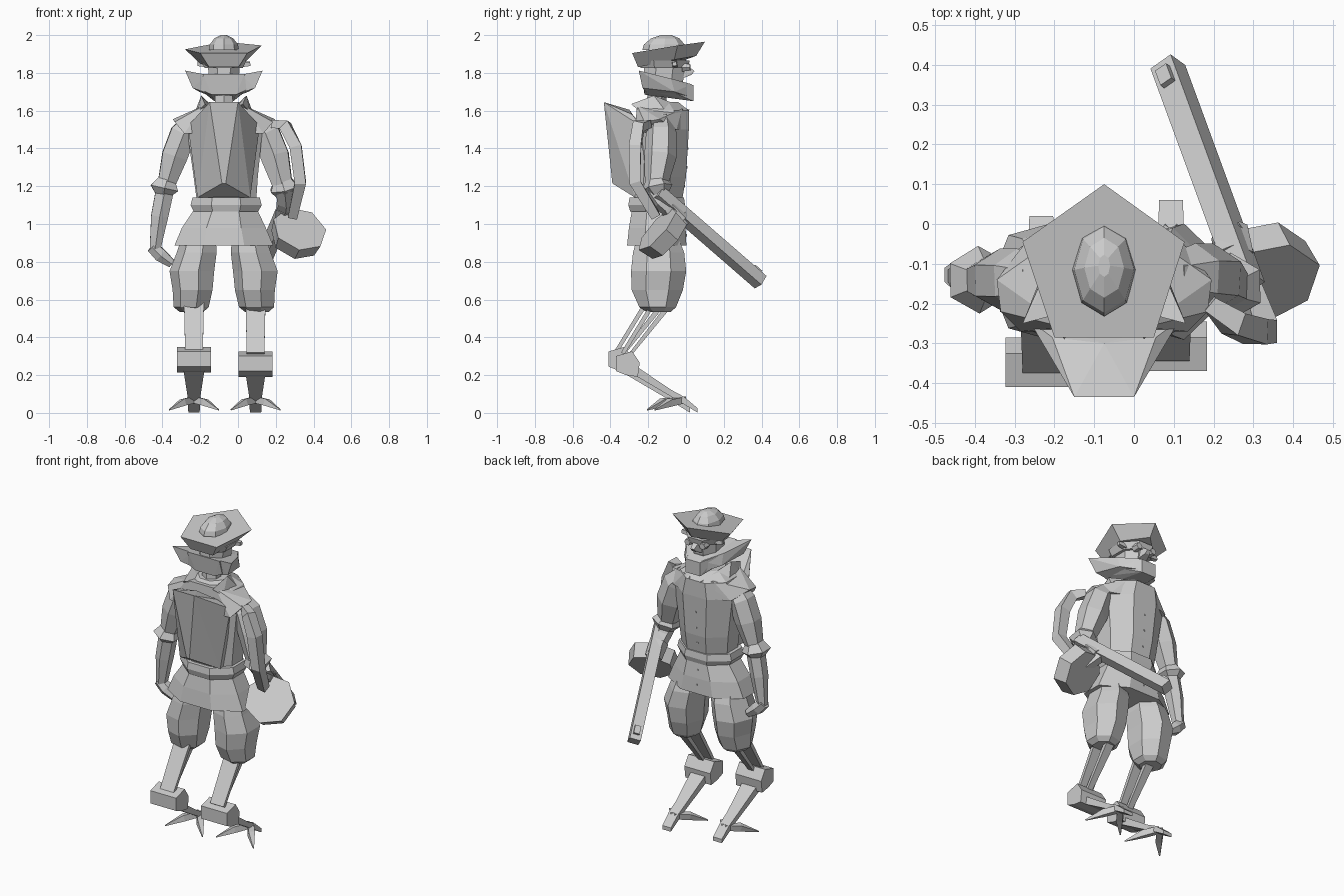
import bpy, bmesh, math
from mathutils import Vector, Matrix

if "Cube" in bpy.data.objects:
    bpy.data.objects.remove(bpy.data.objects["Cube"])

grey = bpy.data.materials.new("plain grey")
grey.use_nodes = True
grey.diffuse_color = (0.6, 0.6, 0.6, 1)
grey.node_tree.nodes["Principled BSDF"].inputs["Base Color"].default_value = (0.6, 0.6, 0.6, 1)

CX = -0.075  # middle of the figure


def finish(name, bm):
    bmesh.ops.recalc_face_normals(bm, faces=bm.faces)
    mesh = bpy.data.meshes.new(name)
    bm.to_mesh(mesh)
    bm.free()
    mesh.materials.append(grey)
    ob = bpy.data.objects.new(name, mesh)
    bpy.context.collection.objects.link(ob)
    return ob


def skin(name, rings):
    """Bridge equal rings of points and cap both ends."""
    bm = bmesh.new()
    loops = [[bm.verts.new(p) for p in ring] for ring in rings]
    n = len(loops[0])
    for a, b in zip(loops, loops[1:]):
        for i in range(n):
            j = (i + 1) % n
            bm.faces.new((a[i], a[j], b[j], b[i]))
    bm.faces.new(loops[0])
    bm.faces.new(loops[-1])
    return finish(name, bm)


def stack(name, rings, n=8, turn=0.5):
    """Horizontal rings given as (x, y, z, radius x, radius y)."""
    k = 1 / math.cos(math.pi / n) if turn else 1
    angles = [math.tau * (i + turn) / n for i in range(n)]
    return skin(name, [[(x + k * rx * math.cos(a), y + k * ry * math.sin(a), z)
                        for a in angles] for x, y, z, rx, ry in rings])


def limb(name, path, radii, n=6, flat=1.0):
    """Faceted tube along a path; flat squashes its depth."""
    pts = [Vector(p) for p in path]
    rings = []
    for i, p in enumerate(pts):
        d = (pts[min(i + 1, len(pts) - 1)] - pts[max(i - 1, 0)]).normalized()
        side = d.cross(Vector((0, 1, 0.1))).normalized()
        up = side.cross(d)
        rings.append([p + radii[i] * (math.cos(a) * side + flat * math.sin(a) * up)
                      for a in (math.tau * (k + 0.5) / n for k in range(n))])
    return skin(name, rings)


def hull(name, points):
    bm = bmesh.new()
    for p in points:
        bm.verts.new(p)
    res = bmesh.ops.convex_hull(bm, input=bm.verts)
    loose = {e for e in res["geom_interior"] + res["geom_unused"]
             if isinstance(e, bmesh.types.BMVert)}
    bmesh.ops.delete(bm, geom=list(loose), context='VERTS')
    bmesh.ops.dissolve_limit(bm, angle_limit=0.02, verts=bm.verts, edges=bm.edges)
    return finish(name, bm)


def offset(s, points):
    """Points measured outward from the middle, on side s."""
    return [(CX + s * x, y, z) for x, y, z in points]


def both(points):
    return offset(-1, points) + offset(1, points)


def beam(name, a, b, width, height, roll=0.0):
    """Box between two points, rolled about its length."""
    a, b = Vector(a), Vector(b)
    d = (b - a).normalized()
    spin = Matrix.Rotation(roll, 3, d)
    side = spin @ d.cross(Vector((0, 0, 1))).normalized()
    up = side.cross(d)
    return skin(name, [[p + u * width / 2 * side + v * height / 2 * up
                        for u, v in ((-1, -1), (1, -1), (1, 1), (-1, 1))] for p in (a, b)])


# Hat: flared five-sided brim with a long dome
rim = [(CX, .10, 1.965), (.127, -.045, 1.945), (.05, -.285, 1.905),
       (-.20, -.285, 1.905), (-.28, -.045, 1.925)]
under = [(CX + (x - CX) * .62, -.13 + (y + .13) * .8, z - .075) for x, y, z in rim]
skin("hat_brim", [under, rim])
stack("hat_crown", [(CX, -.115, 1.92, .08, .117), (CX, -.115, 1.95, .075, .108),
                    (CX, -.11, 1.983, .05, .075), (CX, -.105, 2.0, .015, .028)], 8, 0)

# Head with brow band, nose, eyes, jaw and swept-back whiskers
stack("head", [(CX, -.12, 1.68, .06, .08), (CX, -.12, 1.76, .08, .105),
               (CX, -.11, 1.87, .085, .11)])
stack("brow_band", [(CX, -.115, 1.825, .10, .125), (CX, -.115, 1.865, .12, .135)])
hull("nose", both([(.02, -.01, 1.85), (.03, -.02, 1.77), (.015, .03, 1.79), (.012, .045, 1.81)]))
hull("jaw", both([(.05, .04, 1.65), (.05, .04, 1.735), (.10, -.05, 1.69), (.11, -.05, 1.76),
                  (.065, -.22, 1.685), (.11, -.235, 1.795), (.12, -.22, 1.71)]))
for s, side in ((-1, "right"), (1, "left")):
    hull(side + "_whisker", offset(s, (
        (.05, .03, 1.67), (.05, .03, 1.74), (.07, -.2, 1.685), (.09, -.22, 1.79),
        (.165, -.23, 1.72), (.205, -.25, 1.812), (.13, -.06, 1.70), (.13, -.08, 1.77))))
    limb(side + "_eye", offset(s, ((.05, -.02, 1.83), (.052, .022, 1.83))), [.025, .02])
    limb(side + "_ear", offset(s, ((.09, -.06, 1.845), (.14, -.06, 1.848))), [.02, .015], 4)
    hull(side + "_collar", offset(s, (
        (.05, -.2, 1.60), (.12, -.17, 1.68), (.15, -.11, 1.60), (.04, .018, 1.605),
        (.03, .005, 1.575), (.10, -.29, 1.635), (.14, -.24, 1.59))))
stack("neck", [(CX, -.155, 1.58, .05, .05), (CX, -.155, 1.72, .045, .04)], 6)

# Jacket: torso, hump, shoulders, belt, skirt and buttons
stack("torso", [(-.06, -.15, 1.1, .155, .125), (-.065, -.14, 1.25, .17, .14),
                (-.07, -.135, 1.5, .20, .15), (CX, -.12, 1.6, .16, .135),
                (CX, -.13, 1.645, .085, .09)])
hull("back_hump", both([(.075, -.435, 1.645), (.01, -.39, 1.215), (.14, -.27, 1.14),
                        (.19, -.24, 1.52), (.13, -.285, 1.58), (0, -.30, 1.605), (.13, -.2, 1.14)]))
hull("shoulder_yoke", both([(.27, -.14, 1.555), (.26, -.22, 1.54), (.21, -.27, 1.48), (.10, -.26, 1.63),
                            (.10, -.02, 1.61), (.20, -.05, 1.50), (.04, .005, 1.595), (.03, .015, 1.5)]))
stack("belt", [(-.063, -.155, 1.065, .17, .14), (-.063, -.155, 1.10, .188, .15),
               (-.063, -.155, 1.14, .178, .144)])
stack("jacket_skirt", [(CX, -.155, .885, .262, .157), (CX, -.152, .98, .222, .15),
                       (-.065, -.15, 1.08, .165, .135)])
for y, z in ((0, .94), (-.009, 1.03), (-.008, 1.2), (.004, 1.3), (.01, 1.4)):
    limb("button", [(CX, y - .02, z), (CX, y + .004, z)], [.006, .006])

# Legs: baggy breeches, back-bent knees and three-toed feet
for s, side in ((-1, "right"), (1, "left")):
    dy = .04 if s > 0 else 0

    def at(x, y, z):
        return (-.07 + s * (.163 + x), y + dy, z)

    def cloth(x, y, z, rx, ry):
        return (-.07 + s * (.163 + x), y, z, rx, ry)

    stack(side + "_breeches", [cloth(.01, -.145, .535, .06, .06), cloth(.01, -.15, .56, .088, .09),
                               cloth(.002, -.152, .65, .10, .125), cloth(.005, -.145, .75, .112, .135),
                               cloth(-.02, -.145, .85, .10, .125), cloth(-.03, -.15, .93, .085, .10)], 7)
    limb(side + "_shin_plate", [at(0, -.2, .60), at(0, -.375, .315)], [.075, .066], 4, .22)
    limb(side + "_shin_rod", [at(0, -.12, .58), at(0, -.335, .31)], [.04, .024], 4, .5)
    drop = dy * .6
    knee = [(-.41, .325), (-.325, .35), (-.285, .29), (-.295, .215), (-.36, .225), (-.41, .245)]
    skin(side + "_knee", [[at(x, y, z - drop) for y, z in knee] for x in (-.09, .09)])
    skin(side + "_foot", [[at(-w, y, z + t), at(w, y, z + t), at(w, y, z - t), at(-w, y, z - t)]
                          for y, z, w, t in ((-.35, .25, .055, .028), (-.12, .105, .034, .018),
                                             (-.05, .065, .032, .02), (.02, .014, .03, .012))])
    for tx in (-.13, .13):
        limb(side + "_toe", [at(0, -.05, .07), at(tx * .45, -.125, .055), at(tx, -.205, .016)],
             [.024, .026, .004], 4)

# Hanging arm
limb("right_upper_arm", [(-.24, -.14, 1.55), (-.29, -.14, 1.48), (-.335, -.14, 1.36), (-.385, -.14, 1.19)],
     [.055, .078, .078, .05])
limb("right_cuff", [(-.375, -.14, 1.24), (-.39, -.14, 1.19), (-.395, -.14, 1.15)], [.05, .085, .045])
limb("right_forearm", [(-.385, -.14, 1.19), (-.415, -.135, 1.04), (-.44, -.13, .86)], [.055, .052, .032])
limb("right_hand", [(-.455, -.13, .88), (-.41, -.125, .835), (-.35, -.12, .79)], [.035, .04, .025])

# Arm carrying the weapon
limb("left_upper_arm", [(.09, -.13, 1.55), (.15, -.13, 1.48), (.195, -.135, 1.36), (.24, -.16, 1.19)],
     [.055, .082, .086, .058])
limb("left_cuff", [(.23, -.16, 1.24), (.245, -.155, 1.19), (.25, -.14, 1.15)], [.05, .085, .05])
limb("left_forearm", [(.245, -.18, 1.19), (.255, -.13, 1.12), (.25, -.06, 1.06)], [.055, .052, .045])
limb("left_hand", [(.25, -.09, 1.09), (.24, -.02, 1.02)], [.055, .05])

# Weapon: long bar, tip block, drum and feed belt
tail, tip = Vector((.285, -.15, 1.165)), Vector((.085, .395, .692))
aim = (tip - tail).normalized()
beam("weapon_bar", tail, tip, .065, .065, -.4)
lift = Vector((-.018, .015, .026))
beam("weapon_sight", tip - aim * .08 + lift, tip - aim * .03 + lift, .035, .03, -.4)
drum = Vector((.315, -.12, .945))
limb("weapon_drum", [drum - aim * .045, drum + aim * .045], [.148, .135], 7)
beam("drum_mount", drum, tail + aim * .2, .06, .06)
limb("feed_belt", [(.19, -.2, 1.53), (.25, -.25, 1.52), (.305, -.27, 1.41), (.33, -.27, 1.22), (.29, -.16, 1.04)],
     [.03, .042, .045, .042, .035], 4)
